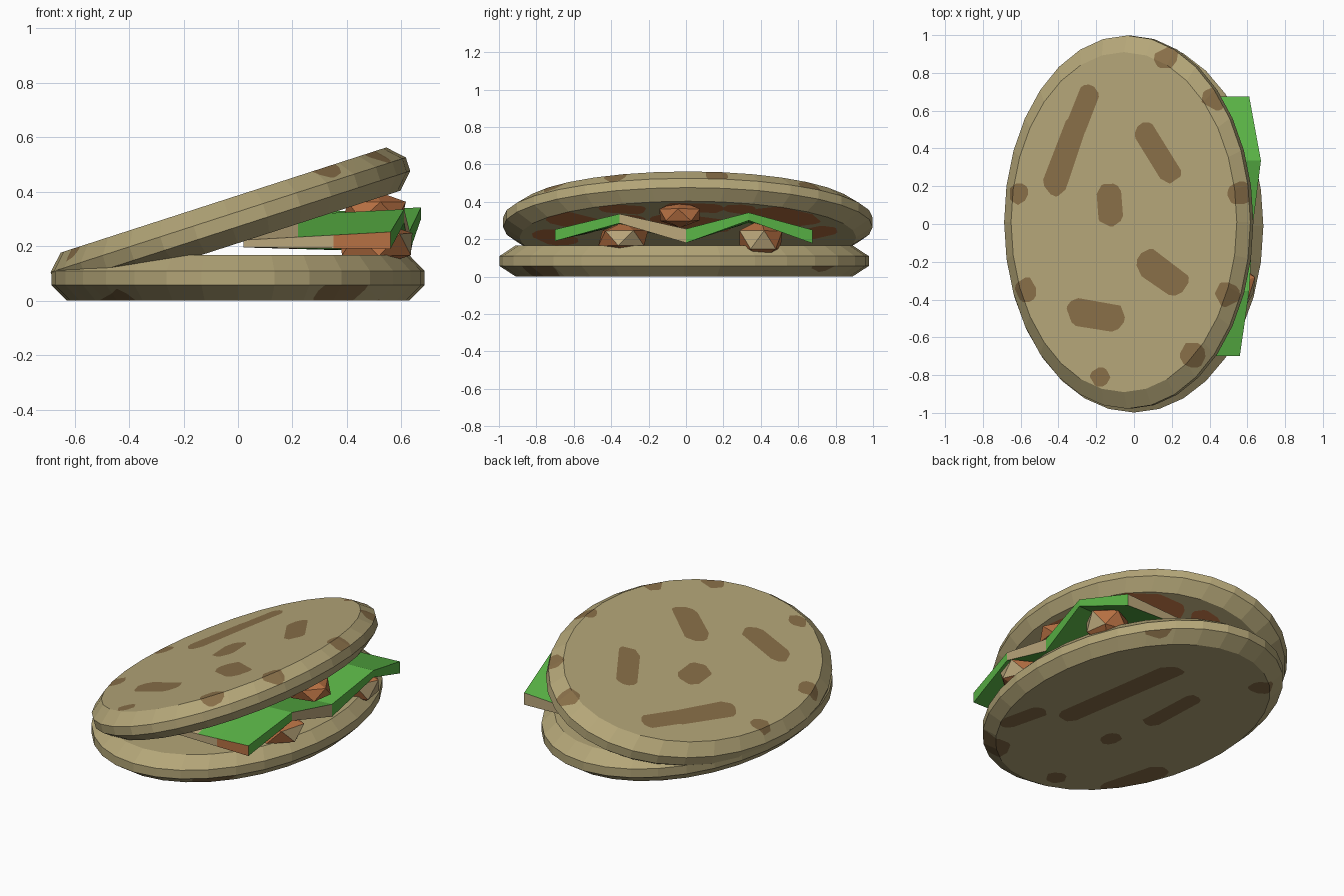
import bpy, bmesh, math, random
from mathutils import Vector, Matrix

if "Cube" in bpy.data.objects:
    bpy.data.objects.remove(bpy.data.objects["Cube"])

random.seed(4)


def material(name, rgb):
    m = bpy.data.materials.new(name)
    m.diffuse_color = (*rgb, 1)
    m.use_nodes = True
    m.node_tree.nodes["Principled BSDF"].inputs["Base Color"].default_value = m.diffuse_color
    return m


BREAD = material("bread tan", (0.456, 0.381, 0.188))
TOAST = material("toasted brown", (0.246, 0.158, 0.065))
MEAT = material("meat orange brown", (0.475, 0.165, 0.056))
PALE = material("pale filling", (0.50, 0.39, 0.20))
GREEN = material("lettuce green", (0.102, 0.456, 0.061))


def make_object(name, bm, mats):
    bmesh.ops.recalc_face_normals(bm, faces=bm.faces[:])
    me = bpy.data.meshes.new(name)
    bm.to_mesh(me)
    bm.free()
    for m in mats:
        me.materials.append(m)
    ob = bpy.data.objects.new(name, me)
    bpy.context.collection.objects.link(ob)
    return ob


def cut_spot(bm, spot, inner, mat):
    """Cut an irregular convex spot (a capsule x1,y1,x2,y2,r) into the crust or inner face."""
    a, b, r = Vector(spot[0:2]), Vector(spot[2:4]), spot[4]
    start = math.atan2(b.y - a.y, b.x - a.x)
    planes = []

    def candidates():
        out = []
        for f in bm.faces:
            c = f.calc_center_median()
            level = c.z < 1e-4 if inner else c.z > .112
            if level and all(d.dot(c) < h for d, h in planes):
                out.append(f)
        return out

    n = 12
    for k in range(n):
        t = start + math.tau * (k + random.uniform(-0.06, 0.06)) / n
        d = Vector((math.cos(t), math.sin(t), 0))
        h = max(a.dot(d.xy), b.dot(d.xy)) + r * random.uniform(0.85, 1.08)
        faces = candidates()
        edges = {e for f in faces for e in f.edges}
        verts = {v for f in faces for v in f.verts}
        bmesh.ops.bisect_plane(bm, geom=faces + list(edges) + list(verts),
                               plane_co=d * h, plane_no=d, dist=1e-5)
        planes.append((d, h))
    for f in candidates():
        f.material_index = mat


def bread(name, crust_spots, rim_spots, stains, matrix):
    bm = bmesh.new()
    n, rings = 32, []
    for z, rx, ry in [(0, .628, .90), (.058, .685, .988), (.11, .685, .988), (.167, .628, .90)]:
        rings.append([bm.verts.new((rx * math.cos(math.tau * i / n),
                                    ry * math.sin(math.tau * i / n), z)) for i in range(n)])
    for lo, hi in zip(rings, rings[1:]):
        for i in range(n):
            j = (i + 1) % n
            bm.faces.new((lo[i], lo[j], hi[j], hi[i]))
    bm.faces.new(rings[0][::-1])
    bm.faces.new(rings[-1])
    for s in crust_spots:
        cut_spot(bm, s, False, 1)
    for x, y, r in rim_spots:
        cut_spot(bm, (x, y, x, y, r), False, 1)
    for s in stains:
        cut_spot(bm, s, True, 2)
    bm.transform(matrix)
    return make_object(name, bm, [BREAD, TOAST, MEAT])


# Lower bread, turned over so its crust is underneath
bread("lower_bread",
      [(-.28, -.21, -.15, .52, .06), (.11, .04, .125, .35, .055), (.06, -.27, .06, -.25, .055),
       (-.475, -.48, -.43, -.30, .055), (.40, -.67, .49, -.37, .06)],
      [(-.39, -.77, .12), (-.48, .78, .10), (.33, .70, .07), (.107, -.78, .06)],
      [(.25, -.5, .35, -.6, .08), (-.1, .1, 0, -.1, .08), (-.4, .45, -.35, .3, .08)],
      Matrix.Translation((0, -.01, .167)) @ Matrix.Rotation(math.pi, 4, 'Y'))

# Upper bread, tilted open to the right
bread("upper_bread",
      [(-.20, .67, -.27, .50, .055), (-.26, .52, -.38, .20, .06), (.12, .46, .25, .27, .065),
       (-.085, .14, -.08, .05, .07), (.15, -.22, .28, -.31, .075), (-.24, -.47, -.07, -.50, .075)],
      [(-.59, .15, .06), (.23, .87, .06), (.50, .66, .065), (.64, .15, .06),
       (-.55, -.36, .065), (.57, -.38, .065), (.38, -.70, .07), (-.13, -.82, .055)],
      [(.30, .60, .42, .45, .11), (.50, .12, .52, -.05, .08), (.25, -.55, .33, -.65, .11),
       (.48, -.30, .5, -.4, .08), (.2, .15, .3, -.1, .11), (.05, .65, .1, .72, .09),
       (.15, -.30, .3, -.32, .1), (.48, .30, .5, .26, .07), (-.05, -.68, .05, -.75, .09),
       (-.3, .2, -.25, -.2, .09)],
      Matrix.Translation((-.002, .01, .21)) @ Matrix.Rotation(math.radians(-17.9), 4, 'Y'))

# Lettuce: a thick zigzag sheet (y, outer x, top z, bottom z)
bm = bmesh.new()
rows = []
for y, x, top, bot in [(-.70, .56, .252, .19), (-.355, .61, .335, .285), (0, .63, .255, .18),
                       (.335, .672, .342, .30), (.675, .61, .25, .178)]:
    rows.append([bm.verts.new(p) for p in [(x, y, top), (x, y, bot),
                                           (.02, y, max(bot - .02, .195)), (.02, y, top - .03)]])
for k, (p, q) in enumerate(zip(rows, rows[1:])):
    for i in range(4):
        j = (i + 1) % 4
        f = bm.faces.new((p[i], p[j], q[j], q[i]))
        if k == 1 and i == 0:
            f.material_index = 1
for end in (rows[0], rows[-1][::-1]):
    bm.faces.new(end).material_index = 1
# pale inner strip, and a brown tip on the front end
for x in (.22, .35):
    bmesh.ops.bisect_plane(bm, geom=bm.verts[:] + bm.edges[:] + bm.faces[:],
                           plane_co=(x, 0, 0), plane_no=(1, 0, 0))
for f in bm.faces:
    c = f.calc_center_median()
    if c.x < .22:
        f.material_index = 1
    elif c.x > .35 and c.y < -.69:
        f.material_index = 2
make_object("lettuce", bm, [GREEN, PALE, MEAT])

# Meat chunks: faceted lumps, some with pale cut faces
for i, (c, s, pale) in enumerate([((.505, -.335, .205), (.155, .145, .09), True),
                                  ((.525, .40, .195), (.135, .135, .11), True),
                                  ((.50, -.03, .33), (.125, .125, .07), False)]):
    bm = bmesh.new()
    bmesh.ops.create_icosphere(bm, subdivisions=1, radius=1)
    bm.transform(Matrix.Rotation(.4 + i, 4, 'Z'))
    for v in bm.verts:
        v.co *= random.uniform(.93, 1.07)
    bm.normal_update()
    if pale:
        for f in sorted(bm.faces, key=lambda f: f.normal.dot((1, 0, .3)))[-2:]:
            f.material_index = 1
    bm.transform(Matrix.Translation(c) @ Matrix.Diagonal((*s, 1)))
    make_object(f"meat_chunk_{i + 1}", bm, [MEAT, PALE])
